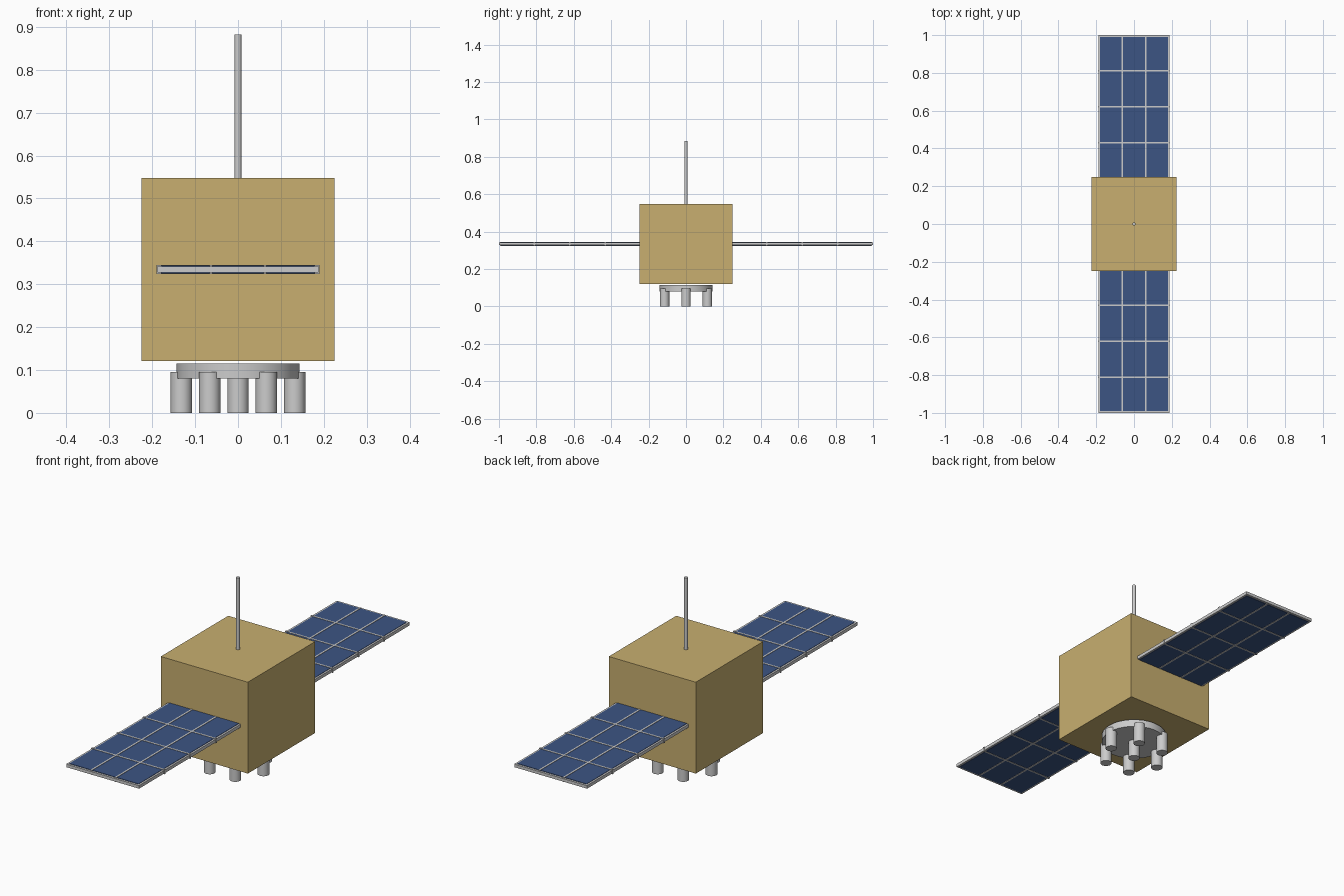
import bpy, math

if "Cube" in bpy.data.objects:
    bpy.data.objects.remove(bpy.data.objects["Cube"])


def material(name, colour):
    m = bpy.data.materials.new(name)
    m.diffuse_color = (*colour, 1)
    m.use_nodes = True
    m.node_tree.nodes["Principled BSDF"].inputs["Base Color"].default_value = m.diffuse_color
    return m


gold = material("gold_foil", (0.58, 0.43, 0.16))
blue = material("solar_blue", (0.045, 0.09, 0.23))


def box(name, x0, x1, y0, y1, z0, z1, mat=None):
    bpy.ops.mesh.primitive_cube_add(size=1, location=((x0 + x1) / 2, (y0 + y1) / 2, (z0 + z1) / 2))
    o = bpy.context.object
    o.name = name
    o.scale = (x1 - x0, y1 - y0, z1 - z0)
    bpy.ops.object.transform_apply(location=False, rotation=False, scale=True)
    if mat:
        o.data.materials.append(mat)
    return o


def cylinder(name, x, y, r, z0, z1):
    bpy.ops.mesh.primitive_cylinder_add(vertices=32, radius=r, depth=z1 - z0, location=(x, y, (z0 + z1) / 2))
    o = bpy.context.object
    o.name = name
    bpy.ops.object.shade_smooth_by_angle(angle=math.radians(40))
    return o


# Main body and antenna
box("body", -0.225, 0.225, -0.249, 0.249, 0.121, 0.548, gold)
cylinder("antenna", 0, 0, 0.008, 0.54, 0.883)

# Engine plate with one central thruster and a ring of six
cylinder("engine_plate", 0, 0, 0.143, 0.08, 0.115)
cylinder("thruster_centre", 0, 0, 0.025, 0, 0.095)
for i in range(6):
    a = i * math.pi / 3
    cylinder(f"thruster_{i + 1}", 0.132 * math.cos(a), 0.132 * math.sin(a), 0.025, 0, 0.095)

# Solar wings: blue panel held in a grey lattice, one per side
Z = 0.3345
for side, s in (("front", -1), ("back", 1)):
    def part(name, x0, x1, ya, yb, h, mat=None):
        box(f"{side}_{name}", x0, x1, min(s * ya, s * yb), max(s * ya, s * yb), Z - h, Z + h, mat)

    part("solar_panel", -0.179, 0.179, 0.24, 0.99, 0.009, blue)
    part("end_rail", -0.188, 0.188, 0.988, 1.0, 0.007)
    for n, x in (("left", -0.183), ("right", 0.183)):
        part(f"{n}_rail", x - 0.005, x + 0.005, 0.24, 0.998, 0.0075)
    for n, x in (("left", -0.063), ("right", 0.063)):
        part(f"{n}_divider", x - 0.004, x + 0.004, 0.24, 0.995, 0.0105)
    for i in range(3):
        y = 0.431 + 0.19 * i
        part(f"cross_bar_{i + 1}", -0.19, 0.19, y - 0.004, y + 0.004, 0.0105)
